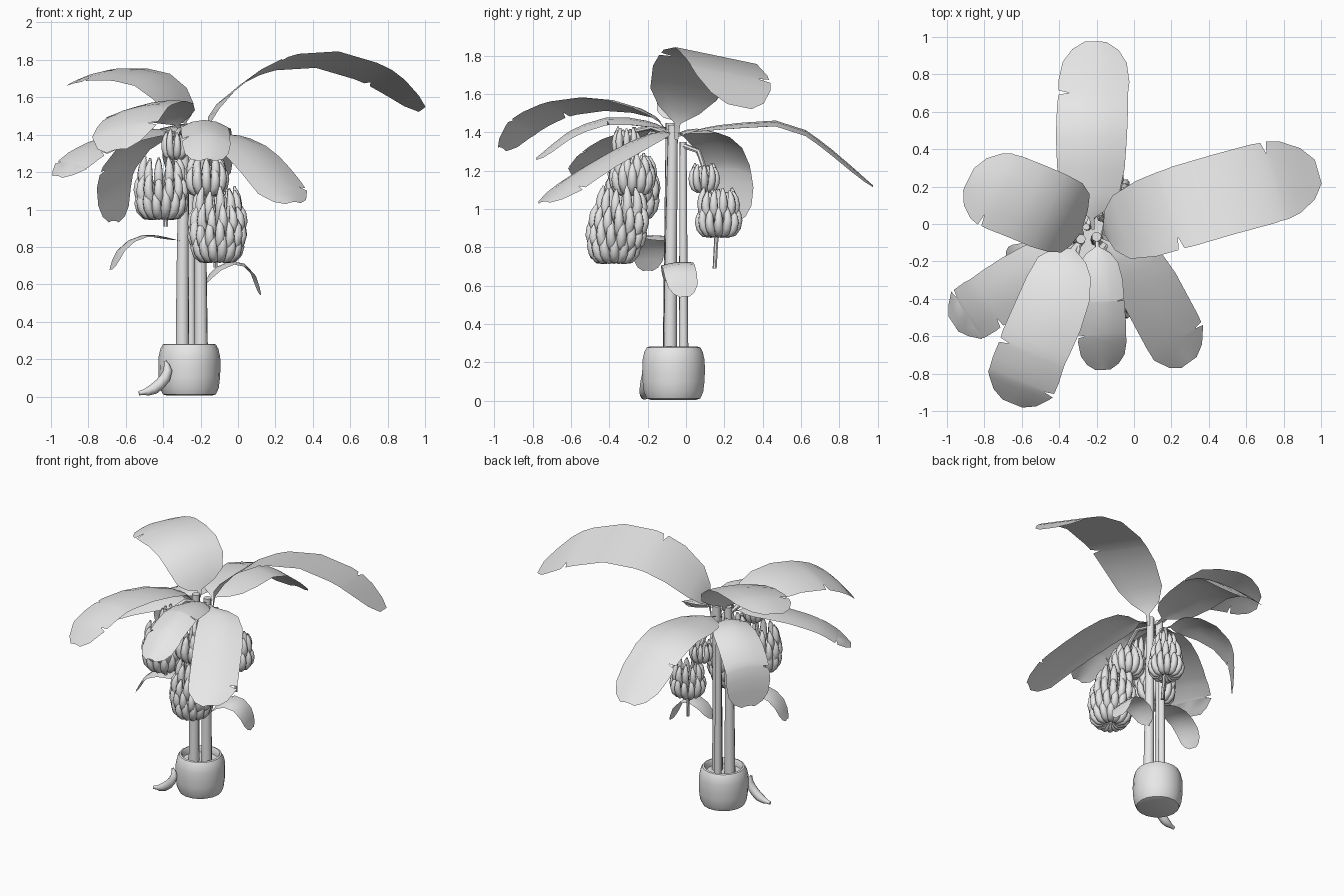
import bpy, bmesh, math
from mathutils import Vector as V

if "Cube" in bpy.data.objects:
    bpy.data.objects.remove(bpy.data.objects["Cube"])

grey = bpy.data.materials.new("plain_grey")
grey.use_nodes = True
grey.diffuse_color = (0.8, 0.8, 0.8, 1)
grey.node_tree.nodes["Principled BSDF"].inputs["Base Color"].default_value = (0.8, 0.8, 0.8, 1)


def finish(bm, name, angle=40, closed=True):
    if closed:
        bmesh.ops.recalc_face_normals(bm, faces=bm.faces)
    mesh = bpy.data.meshes.new(name)
    bm.to_mesh(mesh)
    bm.free()
    mesh.materials.append(grey)
    ob = bpy.data.objects.new(name, mesh)
    bpy.context.collection.objects.link(ob)
    bpy.ops.object.select_all(action='DESELECT')
    ob.select_set(True)
    bpy.context.view_layer.objects.active = ob
    bpy.ops.object.shade_smooth_by_angle(angle=math.radians(angle))


def curve_at(points, fractions):
    """Points at the given length fractions of a smooth curve."""
    p = [V(q) for q in points]
    p = [2 * p[0] - p[1]] + p + [2 * p[-1] - p[-2]]
    dense = []
    for i in range(1, len(p) - 2):
        a, b, c, d = p[i - 1:i + 3]
        for k in range(12):
            t = k / 12
            dense.append(0.5 * (2 * b + (c - a) * t + (2 * a - 5 * b + 4 * c - d) * t * t
                                + (3 * b - a - 3 * c + d) * t ** 3))
    dense.append(p[-2])
    dist = [0]
    for a, b in zip(dense, dense[1:]):
        dist.append(dist[-1] + (b - a).length)
    out = []
    for f in fractions:
        s, i = f * dist[-1], 0
        while i < len(dense) - 2 and dist[i + 1] < s:
            i += 1
        out.append(dense[i].lerp(dense[i + 1], (s - dist[i]) / (dist[i + 1] - dist[i])))
    return out


def add_tube(bm, pts, radii, sides=8):
    """Capped tube through pts, with a frame carried along so it does not twist."""
    rings, u = [], None
    for i, p in enumerate(pts):
        tan = (pts[min(i + 1, len(pts) - 1)] - pts[max(i - 1, 0)]).normalized()
        u = tan.orthogonal() if u is None else u - tan * u.dot(tan)
        u.normalize()
        w = tan.cross(u)
        rings.append([bm.verts.new(p + radii[i] * (u * math.cos(a) + w * math.sin(a)))
                      for a in (math.tau * k / sides for k in range(sides))])
    for a, b in zip(rings, rings[1:]):
        for k in range(sides):
            bm.faces.new((a[k], a[k - 1], b[k - 1], b[k]))
    bm.faces.new(rings[0])
    bm.faces.new(rings[-1])


def tube(name, points, r0, r1, sides=10, steps=8):
    bm = bmesh.new()
    f = [i / steps for i in range(steps + 1)]
    add_tube(bm, curve_at(points, f), [r0 + (r1 - r0) * t for t in f], sides)
    finish(bm, name, 50)


# Outline of a leaf: half width along its length
OUTLINE = [(0, .04), (.06, .08), (.11, .5), (.18, .8), (.3, .95), (.45, 1),
           (.6, 1), (.75, 1), (.87, .9), (.95, .65), (1, .3)]


def leaf(name, points, half, roll=0, arch=0.05, notches=()):
    """Single sheet leaf; each notch is (length fraction, side)."""
    stations = [(t, w, 0) for t, w in OUTLINE]
    for t, side in notches:
        stations += [(t - .012, .98, 0), (t, .98, side), (t + .012, .98, 0)]
    stations.sort()
    mids = curve_at(points, [s[0] for s in stations])
    run = V(points[-1]) - V(points[0])
    across = V((-run.y, run.x, 0)).normalized() + V((0, 0, roll))
    bm, rows = bmesh.new(), []
    for (t, w, notch), m in zip(stations, mids):
        row = []
        for k in (-1, -.5, 0, .5, 1):
            s = k * (.7 if notch and notch * k == 1 else 1)
            row.append(bm.verts.new(m + across * half * w * s - V((0, 0, arch * w * s * s))))
        rows.append(row)
    for a, b in zip(rows, rows[1:]):
        for k in range(4):
            bm.faces.new((a[k], b[k], b[k + 1], a[k + 1]))
    finish(bm, name, 60, closed=False)


def banana(bm, pts, thick):
    f = [0, .08, .18, .32, .48, .64, .8, .92, .97, 1]
    girth = [.4, .45, .75, .97, 1, .97, .8, .5, .3, .28]
    add_tube(bm, curve_at(pts, f), [thick * k for k in girth], 8)


def hand(name, x, y, tiers, thick=.026, lean=0):
    """Rings of upturned bananas; each tier is (base z, radius, height, count)."""
    bm = bmesh.new()
    for n, (z, r, h, count) in enumerate(tiers):
        cy = y + lean * (z - tiers[0][0])
        for k in range(count):
            a = math.tau * (k + n * .5) / count
            grow = 1 + .08 * math.sin(k * 2.4 + n)
            prof = [(.1, .1), (.45, -.02), (.76, .18), (.86, .58), (.72, 1)]
            banana(bm, [(x + r * q * math.cos(a), cy + r * q * math.sin(a), z + h * v * grow)
                        for q, v in prof], thick)
    finish(bm, name, 75)


# Pot: turned profile with a hollow top
bm = bmesh.new()
profile = [(0, .005), (.12, .005), (.142, .012), (.157, .045), (.164, .1), (.166, .15),
           (.165, .21), (.155, .255), (.142, .278), (.13, .282), (.122, .27), (.12, .235), (0, .23)]
verts = [bm.verts.new((r, 0, z)) for r, z in profile]
edges = [bm.edges.new(e) for e in zip(verts, verts[1:])]
bmesh.ops.spin(bm, geom=verts + edges, cent=(0, 0, 0), axis=(0, 0, 1),
               angle=math.tau, steps=18, use_merge=True)
bmesh.ops.remove_doubles(bm, verts=bm.verts, dist=.0005)
bmesh.ops.translate(bm, verts=bm.verts, vec=(-.26, -.065, 0))
finish(bm, "pot")

# Trunks
tube("trunk_right", [(-.297, -.085, .2), (-.295, -.083, .8), (-.285, -.08, 1.45)], .037, .026)
tube("trunk_left", [(-.197, -.083, .2), (-.2, -.078, .8), (-.2, -.068, 1.44)], .037, .026)
tube("trunk_back", [(-.25, -.012, .2), (-.252, -.014, .8), (-.255, -.015, 1.35)], .025, .018)

# Crown leaves
leaf("leaf_long_left", [(-.17, -.05, 1.36), (-.14, -.04, 1.5), (0, .005, 1.66), (.2, .075, 1.77),
     (.45, .15, 1.805), (.75, .23, 1.71), (.985, .28, 1.535)], .22, -.2, 0, [(.4, -1), (.8, 1)])
leaf("leaf_back", [(-.22, -.03, 1.38), (-.23, .12, 1.43), (-.23, .35, 1.455), (-.225, .55, 1.45),
     (-.215, .75, 1.32), (-.205, .975, 1.125)], .19, 0, .03, [(.68, 1)])
leaf("leaf_back_right", [(-.27, -.06, 1.42), (-.32, .01, 1.57), (-.43, .06, 1.7),
     (-.62, .14, 1.745), (-.78, .2, 1.725), (-.885, .24, 1.68)], .215, -.15, .02, [(.8, 1)])
leaf("leaf_back_right_low", [(-.29, -.04, 1.38), (-.4, .06, 1.42), (-.55, .16, 1.36),
     (-.655, .22, 1.2), (-.665, .23, .94)], .155, 0, .03, [(.65, 1)])
leaf("leaf_right", [(-.3, -.1, 1.41), (-.43, -.19, 1.43), (-.62, -.31, 1.4),
     (-.82, -.44, 1.31), (-.965, -.535, 1.18)], .155, -.1, .02, [(.7, 1), (.86, -1)])
leaf("leaf_front_right", [(-.3, -.1, 1.41), (-.36, -.2, 1.51), (-.43, -.42, 1.57),
     (-.53, -.65, 1.55), (-.6, -.84, 1.46), (-.65, -.96, 1.32)], .19, .18, .025,
     [(.65, -1), (.83, 1)])
leaf("leaf_front", [(-.2, -.08, 1.41), (-.19, -.2, 1.46), (-.18, -.4, 1.48), (-.17, -.6, 1.41),
     (-.165, -.78, 1.27)], .13, 0, .04, [(.45, 1), (.7, -1)])
leaf("leaf_front_left", [(-.18, -.08, 1.4), (-.05, -.16, 1.4), (.06, -.31, 1.33),
     (.18, -.53, 1.2), (.295, -.74, 1.04)], .165, .05, .03, [(.83, 1)])

# Small lower leaves
leaf("small_leaf_right", [(-.3, -.1, .83), (-.4, -.14, .855), (-.5, -.17, .865),
     (-.61, -.19, .81), (-.68, -.2, .68)], .085, 0, .01)
leaf("small_leaf_left", [(-.19, -.06, .58), (-.12, -.05, .68), (-.02, -.045, .725),
     (.07, -.03, .68), (.12, -.005, .545)], .085, .1, .01)

# Fruit stalks
tube("stalk_right", [(-.29, -.1, 1.4), (-.32, -.22, 1.43), (-.335, -.3, 1.35),
     (-.39, -.29, 1.15), (-.385, -.29, .91)], .014, .012, 7)
tube("stalk_front", [(-.2, -.09, 1.38), (-.18, -.2, 1.39), (-.17, -.27, 1.28),
     (-.14, -.32, 1.08), (-.11, -.36, .76)], .014, .012, 7)
tube("stalk_back", [(-.25, -.01, 1.33), (-.22, .06, 1.31), (-.19, .1, 1.2),
     (-.14, .16, 1.0), (-.12, .15, .69)], .014, .011, 7)

# Banana hands
hand("bananas_right", -.41, -.28, [(.965, .14, .16, 14), (1.03, .145, .16, 13),
     (1.1, .125, .17, 11)])
hand("bananas_right_top", -.335, -.31, [(1.28, .07, .14, 9)], .019)
hand("bananas_front", -.11, -.375, [(.735, .14, .15, 14), (.79, .16, .16, 15),
     (.86, .16, .16, 14), (.93, .13, .18, 11)], lean=.2)
hand("bananas_front_top", -.17, -.28, [(1.09, .115, .15, 12), (1.14, .1, .14, 10)])
hand("bananas_back", -.135, .17, [(.87, .12, .14, 13), (.95, .105, .15, 11)], .023)
hand("bananas_back_top", -.19, .095, [(1.1, .075, .13, 9)], .019)

# Fallen banana leaning on the pot
bm = bmesh.new()
banana(bm, [(-.53, -.22, .018), (-.46, -.215, .035), (-.4, -.21, .085), (-.375, -.205, .14),
       (-.39, -.2, .19)], .03)
finish(bm, "fallen_banana", 75)
